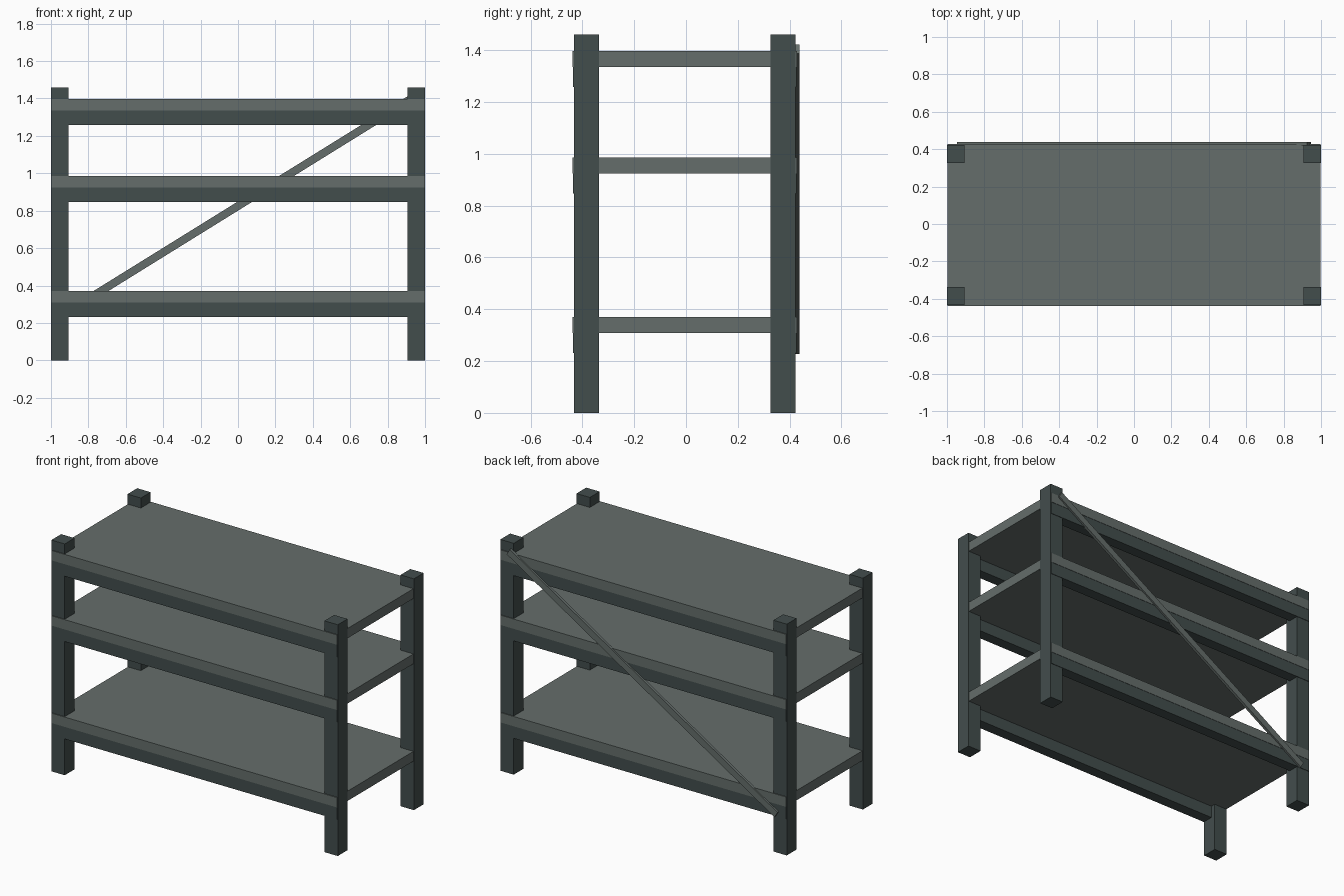
import bpy
import math

cube = bpy.data.objects.get("Cube")
if cube:
    bpy.data.objects.remove(cube, do_unlink=True)


def material(name, rgb):
    m = bpy.data.materials.new(name)
    m.use_nodes = True
    m.diffuse_color = (*rgb, 1)
    m.node_tree.nodes["Principled BSDF"].inputs["Base Color"].default_value = (*rgb, 1)
    return m


dark = material("dark grey green steel", (0.055, 0.075, 0.073))
light = material("light grey green board", (0.13, 0.155, 0.147))


def box(name, lo, hi, mat):
    """Axis-aligned box between two corners."""
    centre = [(a + b) / 2 for a, b in zip(lo, hi)]
    bpy.ops.mesh.primitive_cube_add(size=1, location=centre)
    ob = bpy.context.object
    ob.name = name
    ob.scale = [b - a for a, b in zip(lo, hi)]
    bpy.ops.object.transform_apply(location=False, rotation=False, scale=True)
    ob.data.materials.append(mat)
    return ob


FRONT, BACK = -0.433, 0.423
POST_X, POST_Y, POST_TOP = 0.093, 0.097, 1.46
RAIL = 0.07

# Corner posts
for side, x in (("right", -1), ("left", 1 - POST_X)):
    for end, y in (("front", FRONT), ("back", BACK - POST_Y)):
        box(f"{end}_{side}_post", (x, y, 0), (x + POST_X, y + POST_Y, POST_TOP), dark)

# Shelf boards, each on a front and a back rail
for level, top in (("lower", 0.37), ("middle", 0.985), ("upper", 1.397)):
    under = top - 0.062
    box(f"{level}_shelf", (-0.997, FRONT - 0.005, under), (0.997, BACK + 0.005, top), light)
    for end, y in (("front", FRONT - 0.003), ("back", BACK + 0.003 - RAIL)):
        box(f"{level}_{end}_rail", (-0.998, y, under - 0.077), (0.998, y + RAIL, under), dark)

# Diagonal brace across the back
brace = box("back_brace", (-1.1, 0.42, 0.804), (1.1, 0.438, 0.846), light)
brace.rotation_euler.y = -math.radians(31.8)
